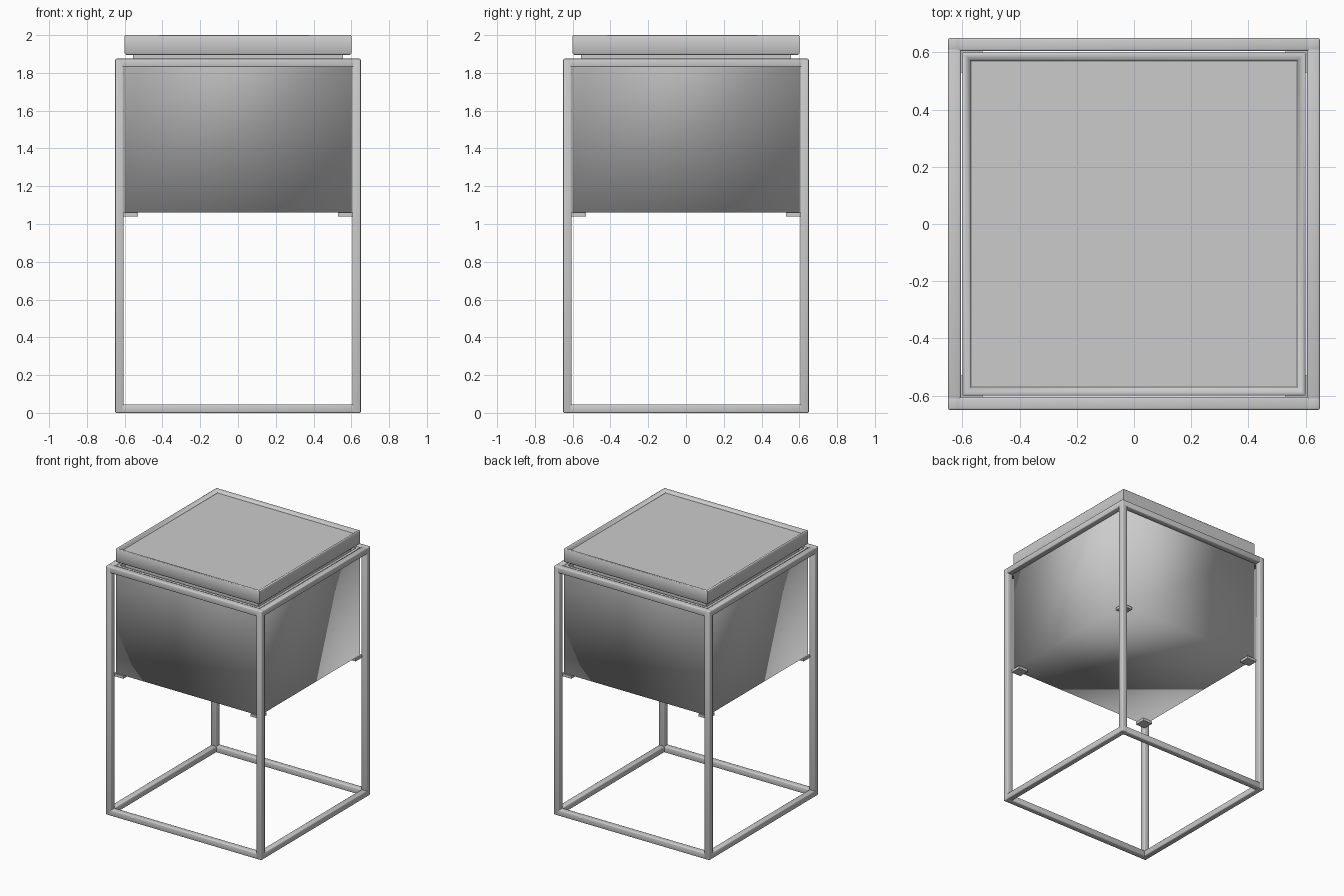
import bpy
import bmesh
from math import radians
from mathutils import Matrix, Vector

cube = bpy.data.objects.get("Cube")
if cube:
    bpy.data.objects.remove(cube, do_unlink=True)

grey = bpy.data.materials.new("painted_grey")
grey.use_nodes = True
GREY = (0.6, 0.6, 0.6, 1)
grey.diffuse_color = GREY
grey.node_tree.nodes["Principled BSDF"].inputs["Base Color"].default_value = GREY

OUT, BAR, TOP = 0.65, 0.045, 1.875   # frame half width, tube size, height
BOX = 0.6                            # half width of box and tray


def finish(name, bm, angle=None):
    bmesh.ops.recalc_face_normals(bm, faces=bm.faces)
    mesh = bpy.data.meshes.new(name)
    bm.to_mesh(mesh)
    bm.free()
    mesh.materials.append(grey)
    obj = bpy.data.objects.new(name, mesh)
    bpy.context.collection.objects.link(obj)
    bpy.ops.object.select_all(action="DESELECT")
    obj.select_set(True)
    bpy.context.view_layer.objects.active = obj
    if angle is None:
        bpy.ops.object.shade_smooth()
    else:
        bpy.ops.object.shade_smooth_by_angle(angle=radians(angle))
    return obj


def block(name, lo, hi, bevel=0.0, angle=30):
    lo, hi = Vector(lo), Vector(hi)
    bm = bmesh.new()
    bmesh.ops.create_cube(bm, size=1, matrix=Matrix.Translation((lo + hi) / 2)
                          @ Matrix.Diagonal((*(hi - lo), 1)))
    if bevel:
        bmesh.ops.bevel(bm, geom=bm.edges[:], offset=bevel, segments=2,
                        profile=0.5, affect="EDGES")
    return finish(name, bm, angle)


def square_lathe(name, profile, angle, cap_start=True, cap_end=True):
    """Stack of square rings, each given as (half width, height)."""
    bm = bmesh.new()
    rings = [[bm.verts.new((sx * w, sy * w, z))
              for sx, sy in ((-1, -1), (1, -1), (1, 1), (-1, 1))]
             for w, z in profile]
    for a, b in zip(rings, rings[1:]):
        for i in range(4):
            j = (i + 1) % 4
            bm.faces.new((a[i], a[j], b[j], b[i]))
    if cap_start:
        bm.faces.new(rings[0])
    if cap_end:
        bm.faces.new(rings[-1])
    return finish(name, bm, angle)


# Square tube frame: legs, then rails at floor and rim
INN = OUT - BAR
for sx, side in ((-1, "right"), (1, "left")):
    for sy, end in ((-1, "front"), (1, "back")):
        xs = sorted((sx * INN, sx * OUT))
        ys = sorted((sy * INN, sy * OUT))
        block(f"{end}_{side}_leg", (xs[0], ys[0], 0), (xs[1], ys[1], TOP), 0.006, 60)
        # Corner tab that carries the box
        tx = sorted((sx * 0.53, sx * 0.61))
        ty = sorted((sy * 0.53, sy * 0.61))
        block(f"{end}_{side}_support_tab", (tx[0], ty[0], 1.04), (tx[1], ty[1], 1.06))

for level, z in (("floor", 0), ("rim", TOP - BAR)):
    for s, end, side in ((-1, "front", "right"), (1, "back", "left")):
        a, b = sorted((s * INN, s * OUT))
        reach = OUT - 0.004
        block(f"{end}_{level}_rail", (-reach, a, z), (reach, b, z + BAR), 0.006, 60)
        block(f"{side}_{level}_rail", (a, -reach, z), (b, reach, z + BAR), 0.006, 60)

# Open storage box with softly shaded sheet sides
square_lathe("storage_box", [(BOX, 1.06), (BOX, 1.87)], None, cap_end=False)
square_lathe("storage_box_lining", [(0.58, 1.08), (0.58, 1.87), (BOX, 1.87)],
             30, cap_end=False)

# Tray lid: locating lip, rolled rim and recessed panel
square_lathe("tray_lip", [(0.555, 1.84), (0.555, 1.9)], 30)
square_lathe("tray_rim", [(0.555, 1.895), (0.592, 1.895), (BOX, 1.903),
                          (BOX, 1.996), (0.597, 2.0), (0.588, 2.0),
                          (0.575, 1.99), (0.57, 1.98)],
             60, cap_start=False, cap_end=False)
square_lathe("tray_panel", [(0.572, 1.96), (0.572, 1.98)], 30)
